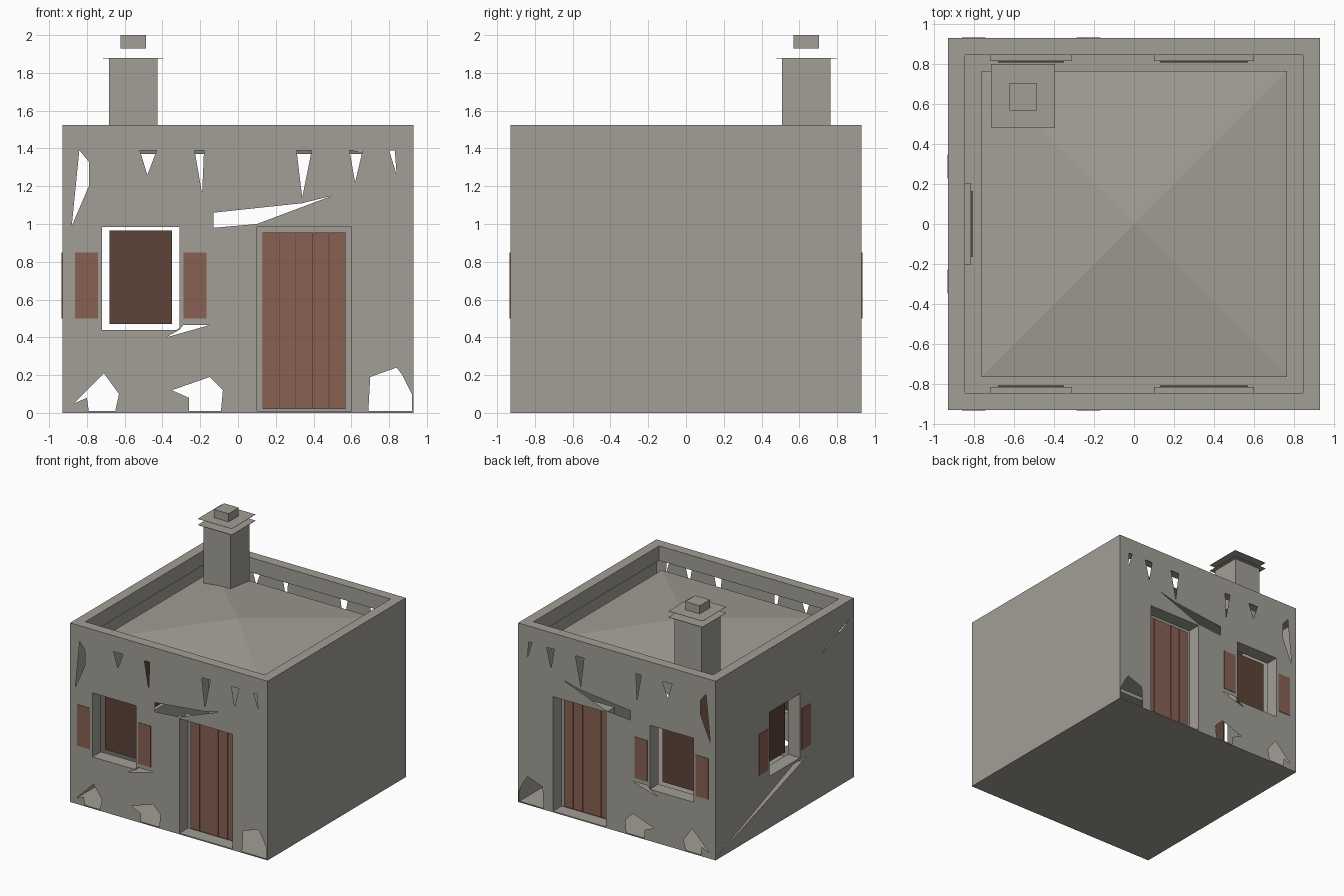
import bpy
import bmesh

if "Cube" in bpy.data.objects:
    bpy.data.objects.remove(bpy.data.objects["Cube"])

HALF = 0.93        # half width of the house
EAVE = 1.4         # underside of the parapet
DEPTH = 0.115      # recess of doors and windows


def material(name, color):
    mat = bpy.data.materials.new(name)
    mat.use_nodes = True
    mat.diffuse_color = (*color, 1)
    mat.node_tree.nodes["Principled BSDF"].inputs["Base Color"].default_value = (*color, 1)
    return mat


STONE = material("weathered plaster", (0.36, 0.345, 0.305))
WOOD = material("reddish wood", (0.25, 0.12, 0.087))
DARK = material("dark wood", (0.11, 0.056, 0.04))


def finish(name, bm, mat, place=None, mirror=False):
    """Turn a bmesh into an object, optionally placed on a wall and mirrored."""
    if place:
        for v in bm.verts:
            v.co = place(*v.co)
    mesh = bpy.data.meshes.new(name)
    bm.to_mesh(mesh)
    bm.free()
    mesh.materials.append(mat)
    obj = bpy.data.objects.new(name, mesh)
    bpy.context.collection.objects.link(obj)
    if mirror:
        mod = obj.modifiers.new("opposite side", "MIRROR")
        mod.use_axis = (False, True, False)
    return obj


def box(bm, lo, hi):
    made = bmesh.ops.create_cube(bm, size=1)["verts"]
    for v in made:
        v.co = [lo[i] if v.co[i] < 0 else hi[i] for i in range(3)]
    return made


def sheet(bm, points):
    return bm.faces.new([bm.verts.new(p) for p in points])


def rect(left, low, right, high):
    return [(left, low), (right, low), (right, high), (left, high)]


# Wall coordinates are (across, up, inward depth)
def on_front(u, v, d):
    return (u, d - HALF, v)


def on_left(u, v, d):
    return (d - HALF, -u, v)


def wall(name, holes, place, mirror):
    """Flat filled outline with holes cut out."""
    curve = bpy.data.curves.new(name + " outline", "CURVE")
    curve.dimensions = "2D"
    curve.fill_mode = "BOTH"
    for loop in [rect(-HALF, 0, HALF, EAVE)] + holes:
        spline = curve.splines.new("POLY")
        spline.points.add(len(loop) - 1)
        for point, (u, v) in zip(spline.points, loop):
            point.co = (u, v, 0, 1)
        spline.use_cyclic_u = True
    helper = bpy.data.objects.new(name + " outline", curve)
    bpy.context.collection.objects.link(helper)
    mesh = bpy.data.meshes.new_from_object(
        helper.evaluated_get(bpy.context.evaluated_depsgraph_get()))
    bm = bmesh.new()
    bm.from_mesh(mesh)
    bpy.data.objects.remove(helper)
    bpy.data.meshes.remove(mesh)
    finish(name, bm, STONE, place, mirror)


def reveal(bm, loop):
    """Inner sides of an opening, from the wall face to the recess."""
    for (a, b), (c, d) in zip(loop, loop[1:] + loop[:1]):
        sheet(bm, [(a, b, 0), (c, d, 0), (c, d, DEPTH), (a, b, DEPTH)])


def window_hole(mid):
    return rect(mid - 0.205, 0.44, mid + 0.205, 0.985)


def window(label, mid, place, mirror):
    bm = bmesh.new()
    reveal(bm, window_hole(mid))
    finish(label + "_window_reveal", bm, STONE, place, mirror)
    bm = bmesh.new()
    box(bm, (mid - 0.165, 0.47, DEPTH), (mid + 0.165, 0.965, DEPTH + 0.008))
    finish(label + "_window_pane", bm, DARK, place, mirror)
    bm = bmesh.new()
    for side in (-1, 1):
        c = mid + side * 0.287
        box(bm, (c - 0.06, 0.5, -0.004), (c + 0.06, 0.85, 0.004))
    finish(label + "_shutters", bm, WOOD, place, mirror)


# Front and back walls: openings, cracks under the eave, broken footing
door_hole = rect(0.1, 0.01, 0.6, 0.985)
eave_cracks = [[(a, 1.39), (b, 1.39), (c, low)] for a, b, c, low in (
    (-0.52, -0.43, -0.48, 1.26), (-0.23, -0.18, -0.19, 1.16),
    (0.31, 0.39, 0.34, 1.14), (0.59, 0.66, 0.62, 1.22), (0.8, 0.83, 0.84, 1.26))]
cracks = [
    [(-0.84, 1.39), (-0.79, 1.33), (-0.79, 1.2), (-0.88, 0.99)],
    [(-0.13, 0.98), (0.1, 1), (0.5, 1.15), (0.34, 1.11), (-0.13, 1.06)],
    [(-0.29, 0.465), (-0.15, 0.465), (-0.38, 0.4)],
]
footing_gaps = [
    [(-0.79, 0.01), (-0.8, 0.08), (-0.87, 0.05), (-0.71, 0.21), (-0.63, 0.1), (-0.65, 0.01)],
    [(-0.26, 0.01), (-0.26, 0.08), (-0.35, 0.12), (-0.15, 0.19), (-0.08, 0.12), (-0.09, 0.01)],
    [(0.69, 0.01), (0.7, 0.19), (0.84, 0.24), (0.87, 0.2), (0.92, 0.1), (0.92, 0.01)],
]
wall("front_and_back_wall",
     [window_hole(-0.515), door_hole] + eave_cracks + cracks + footing_gaps, on_front, True)
window("front_and_back", -0.515, on_front, True)

# Left wall with one central window and two long cracks
left_cracks = [[(-0.92, 0.02), (0.3, 0.42), (0.12, 0.42)],
               [(0.5, 1.21), (0.91, 1.38), (0.55, 1.25)]]
wall("left_wall", [window_hole(0)] + left_cracks, on_left, False)
window("left", 0, on_left, False)

# Plain right wall and floor
bm = bmesh.new()
sheet(bm, [(HALF, -HALF, 0), (HALF, HALF, 0), (HALF, HALF, EAVE), (HALF, -HALF, EAVE)])
finish("right_wall", bm, STONE)
bm = bmesh.new()
sheet(bm, [(-HALF, -HALF, 0), (-HALF, HALF, 0), (HALF, HALF, 0), (HALF, -HALF, 0)])
finish("floor", bm, STONE)

# Recessed door frame and planks
bm = bmesh.new()
reveal(bm, door_hole)
sheet(bm, [(u, v, DEPTH) for u, v in door_hole])
finish("door_frame", bm, STONE, on_front, True)
bm = bmesh.new()
count, start, pitch = 5, 0.13, 0.088
for i in range(count):
    u = start + i * pitch
    box(bm, (u + 0.002, 0.02, DEPTH - 0.012), (u + pitch - 0.002, 0.955, DEPTH - 0.004))
finish("door_planks", bm, WOOD, on_front, True)
bm = bmesh.new()
box(bm, (start, 0.02, DEPTH - 0.006), (start + count * pitch, 0.955, DEPTH + 0.006))
finish("door_backing", bm, DARK, on_front, True)

# Parapet: square ring swept round four corners
bm = bmesh.new()
corners = [(-1, -1), (1, -1), (1, 1), (-1, 1)]
section = [(HALF, EAVE), (HALF, 1.525), (0.845, 1.525), (0.845, EAVE)]
rings = [[bm.verts.new((x * r, y * r, z)) for r, z in section] for x, y in corners]
for i in range(4):
    a, b = rings[i], rings[(i + 1) % 4]
    for j in range(4):
        k = (j + 1) % 4
        bm.faces.new([a[j], b[j], b[k], a[k]])
bmesh.ops.recalc_face_normals(bm, faces=bm.faces)
finish("parapet", bm, STONE)

# Shallow pyramid roof inside the parapet
bm = bmesh.new()
apex = bm.verts.new((0, 0, 1.46))
rim = [bm.verts.new((x * 0.765, y * 0.765, 1.37)) for x, y in corners]
for i in range(4):
    bm.faces.new([rim[i], rim[(i + 1) % 4], apex])
finish("roof", bm, STONE)

# Chimney: shaft, two thin plates and a floating cap
for name, cx, cy, half, low, high in (
        ("chimney_shaft", -0.555, 0.637, 0.128, 1.37, 1.876),
        ("chimney_lower_plate", -0.555, 0.64, 0.16, 1.876, 1.878),
        ("chimney_upper_plate", -0.555, 0.64, 0.16, 1.928, 1.93),
        ("chimney_cap", -0.555, 0.637, 0.068, 1.93, 2)):
    bm = bmesh.new()
    box(bm, (cx - half, cy - half, low), (cx + half, cy + half, high))
    finish(name, bm, STONE)
